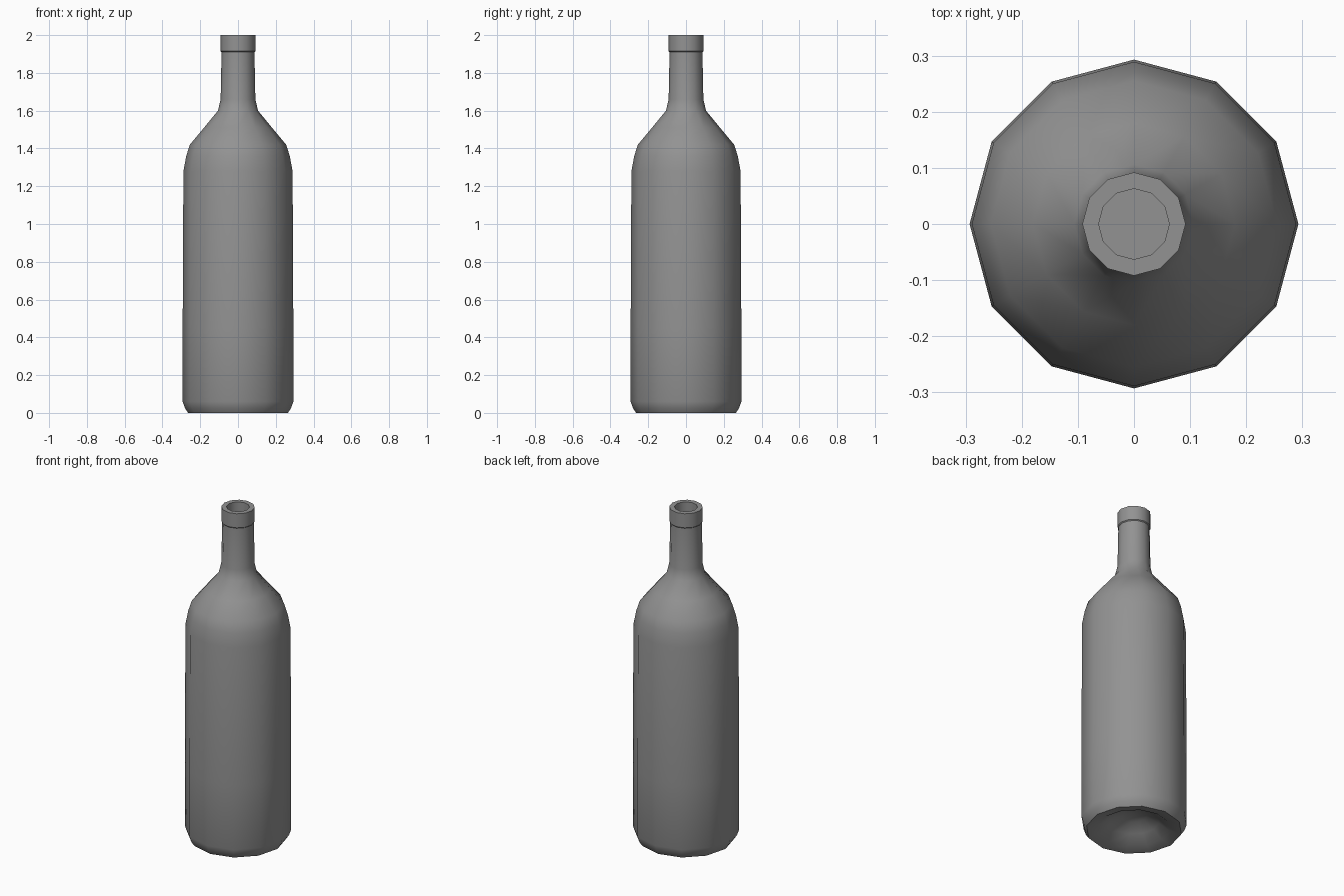
import bpy, bmesh, math

if "Cube" in bpy.data.objects:
    bpy.data.objects.remove(bpy.data.objects["Cube"])

SIDES = 12

# Profile (radius, height): punt centre, base, body, shoulder, neck, lip, bore
profile = [
    (0, 0.10), (0.07, 0.09), (0.14, 0.055), (0.20, 0.012),
    (0.264, 0.0), (0.281, 0.025), (0.293, 0.06), (0.293, 0.45),
    (0.289, 1.28), (0.274, 1.36), (0.255, 1.42), (0.18, 1.51),
    (0.106, 1.60), (0.092, 1.66), (0.087, 1.91),
    (0.092, 1.915), (0.092, 2.0), (0.063, 2.0), (0.063, 1.85), (0, 1.85),
]


def lathe(name, points, sides):
    bm = bmesh.new()
    rings = []
    for r, z in points:
        count = 1 if r == 0 else sides
        rings.append([bm.verts.new((r * math.cos(math.tau * i / sides),
                                    r * math.sin(math.tau * i / sides), z))
                      for i in range(count)])
    for a, b in zip(rings, rings[1:]):
        for i in range(sides):
            j = (i + 1) % sides
            quad = [a[i % len(a)], a[j % len(a)], b[j % len(b)], b[i % len(b)]]
            bm.faces.new(list(dict.fromkeys(quad)))
    bmesh.ops.recalc_face_normals(bm, faces=bm.faces[:])
    mesh = bpy.data.meshes.new(name)
    bm.to_mesh(mesh)
    bm.free()
    obj = bpy.data.objects.new(name, mesh)
    bpy.context.collection.objects.link(obj)
    return obj


# Dark grey glass
glass = bpy.data.materials.new("dark_glass")
glass.diffuse_color = (0.29, 0.29, 0.29, 1)
glass.use_nodes = True
glass.node_tree.nodes["Principled BSDF"].inputs["Base Color"].default_value = glass.diffuse_color

# Bottle with smooth sides and crisp lip and base edges
bottle = lathe("bottle", profile, SIDES)
bottle.data.materials.append(glass)
bpy.context.view_layer.objects.active = bottle
bottle.select_set(True)
bpy.ops.object.shade_smooth_by_angle(angle=math.radians(42))
